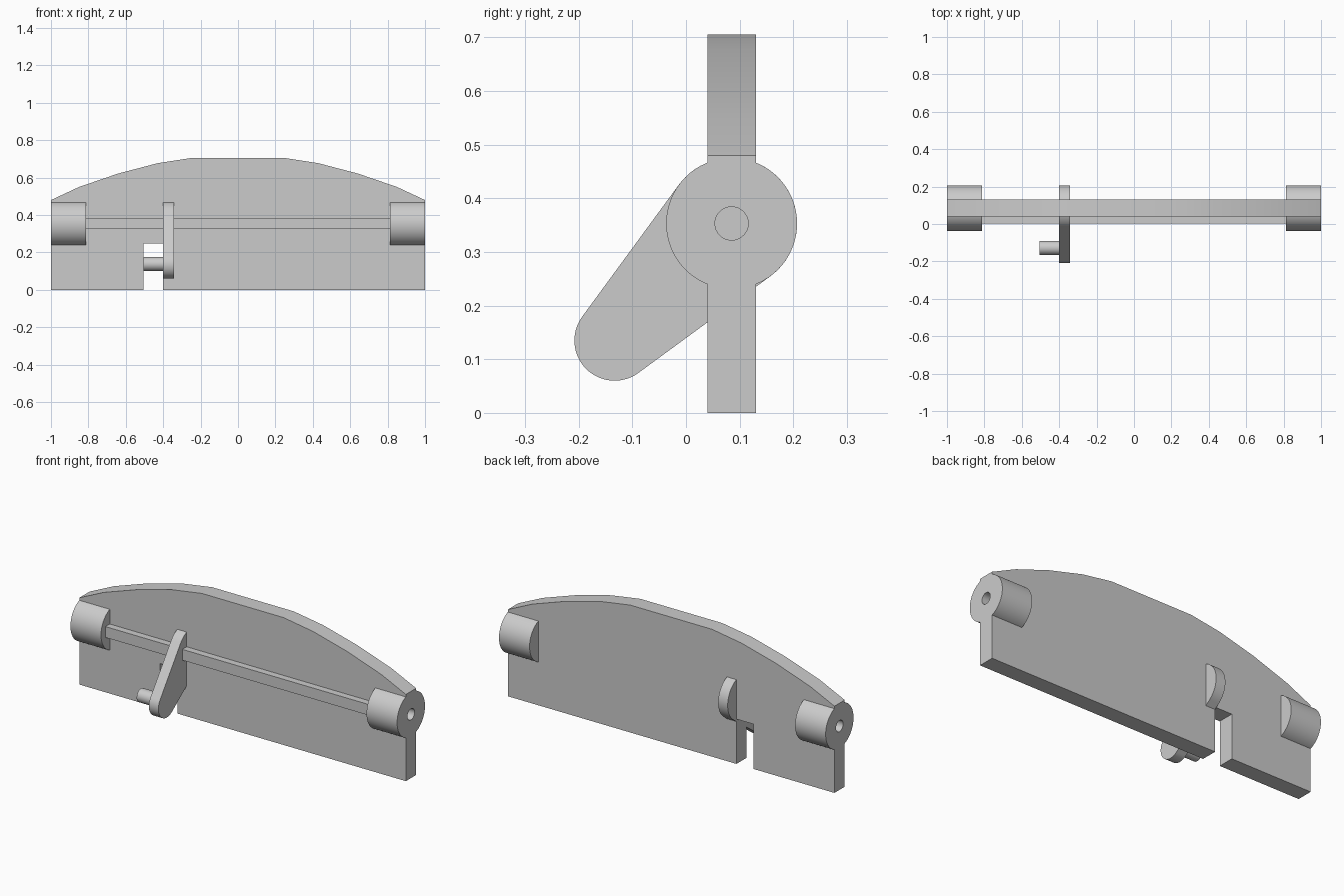
import bpy
import bmesh
from math import cos, sin, tau, atan2, acos, hypot, radians

if "Cube" in bpy.data.objects:
    bpy.data.objects.remove(bpy.data.objects["Cube"], do_unlink=True)

grey = bpy.data.materials.new("plain grey")
grey.use_nodes = True
colour = (0.6, 0.6, 0.6, 1)
grey.diffuse_color = colour
grey.node_tree.nodes["Principled BSDF"].inputs["Base Color"].default_value = colour


def prism(name, outline, axis, lo, hi):
    """Extrude a closed outline along x (outline in y, z) or y (outline in x, z)."""
    bm = bmesh.new()
    place = (lambda a, b: (lo, a, b)) if axis == "x" else (lambda a, b: (a, lo, b))
    base = bm.faces.new([bm.verts.new(place(a, b)) for a, b in outline])
    top = bmesh.ops.extrude_face_region(bm, geom=[base])["geom"]
    shift = (hi - lo, 0, 0) if axis == "x" else (0, hi - lo, 0)
    bmesh.ops.translate(bm, vec=shift, verts=[g for g in top if isinstance(g, bmesh.types.BMVert)])
    bmesh.ops.recalc_face_normals(bm, faces=bm.faces)
    mesh = bpy.data.meshes.new(name)
    bm.to_mesh(mesh)
    bm.free()
    mesh.materials.append(grey)
    obj = bpy.data.objects.new(name, mesh)
    bpy.context.collection.objects.link(obj)
    return obj


def arc(centre, radius, start=0, end=tau, steps=64):
    return [(centre[0] + radius * cos(start + (end - start) * i / steps),
             centre[1] + radius * sin(start + (end - start) * i / steps))
            for i in range(steps + (end - start < tau))]


def activate(obj):
    bpy.ops.object.select_all(action="DESELECT")
    obj.select_set(True)
    bpy.context.view_layer.objects.active = obj


def combine(target, tool, operation):
    activate(target)
    mod = target.modifiers.new("combine", "BOOLEAN")
    mod.operation, mod.solver, mod.object = operation, "EXACT", tool
    bpy.ops.object.modifier_apply(modifier=mod.name)
    bpy.data.objects.remove(tool, do_unlink=True)


pivot, boss_r = (0.085, 0.353), 0.122
tip, tip_r = (-0.133, 0.135), 0.075

# Plate with an arched top and a notch in its lower edge
arch = [(1, 0.48), (0.85, 0.55), (0.64, 0.622), (0.43, 0.677), (0.25, 0.705)]
notch = [(-0.505, 0), (-0.505, 0.248), (-0.4, 0.248), (-0.4, 0)]
outline = [(-1, 0)] + notch + [(1, 0)] + arch + [(-x, z) for x, z in reversed(arch)]
flap = prism("flap_plate", outline, "y", 0.04, 0.13)

# Stiffening rib along the front
rib_outline = [(0.002, 0.325), (0.05, 0.325), (0.05, 0.385), (0.002, 0.385)]
combine(flap, prism("rib", rib_outline, "x", -0.9, 0.9), "UNION")

# Hinge bosses with blind pin holes at both ends
for side in (-1, 1):
    ends = sorted((side * 0.813, side))
    combine(flap, prism("boss", arc(pivot, boss_r), "x", *ends), "UNION")
for side in (-1, 1):
    ends = sorted((side * 0.87, side * 1.05))
    combine(flap, prism("pin_hole", arc(pivot, 0.031, steps=32), "x", *ends), "DIFFERENCE")

# Tapered lever wrapped around two circles, passing through the plate
dy, dz = tip[0] - pivot[0], tip[1] - pivot[1]
heading = atan2(dz, dy)
spread = acos((boss_r - tip_r) / hypot(dy, dz))
lever_outline = (arc(tip, tip_r, heading - spread, heading + spread, 32)
                 + arc(pivot, boss_r, heading + spread, heading - spread + tau, 40))
lever = prism("lever", lever_outline, "x", -0.4, -0.342)

# Peg on the side of the lever tip
peg = prism("lever_peg", arc((-0.128, 0.138), 0.037, steps=48), "x", -0.505, -0.39)

for obj in (flap, lever, peg):
    activate(obj)
    bpy.ops.object.shade_smooth_by_angle(angle=radians(25))
